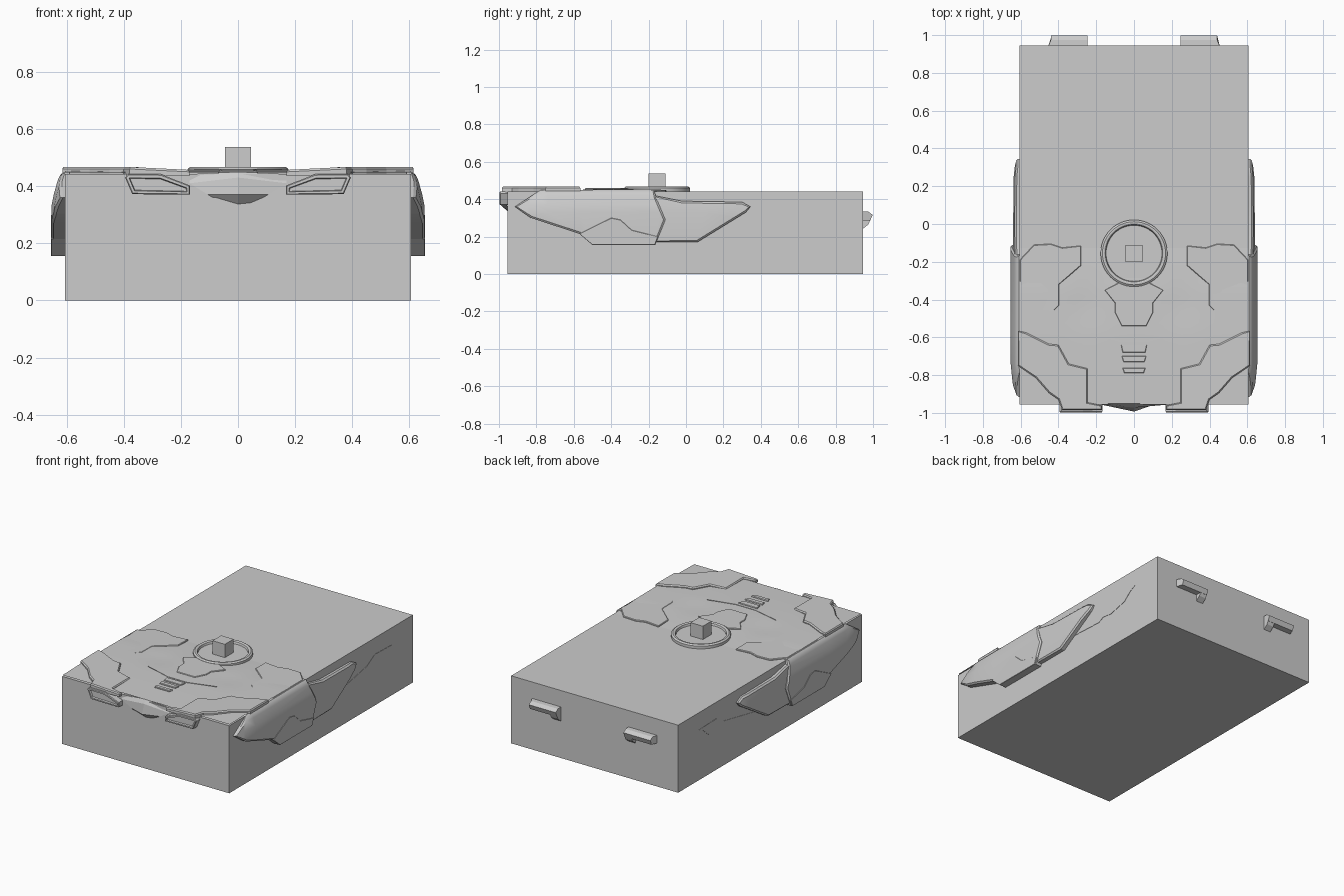
import bpy, bmesh, math
from mathutils import Vector

cube = bpy.data.objects.get("Cube")
if cube:
    bpy.data.objects.remove(cube, do_unlink=True)

grey = bpy.data.materials.new("plain grey")
grey.use_nodes = True
grey.diffuse_color = (0.604, 0.604, 0.604, 1)
grey.node_tree.nodes["Principled BSDF"].inputs["Base Color"].default_value = grey.diffuse_color


def finish(name, bm, mirror=False, smooth=False):
    bmesh.ops.recalc_face_normals(bm, faces=bm.faces)
    mesh = bpy.data.meshes.new(name)
    bm.to_mesh(mesh)
    bm.free()
    mesh.materials.append(grey)
    ob = bpy.data.objects.new(name, mesh)
    bpy.context.collection.objects.link(ob)
    if mirror:
        ob.modifiers.new("Mirror", 'MIRROR')
    if smooth:
        bpy.ops.object.select_all(action='DESELECT')
        ob.select_set(True)
        bpy.context.view_layer.objects.active = ob
        bpy.ops.object.shade_smooth_by_angle(angle=math.radians(30))
    return ob


def box(name, lo, hi):
    bm = bmesh.new()
    bmesh.ops.create_cube(bm, size=1)
    for v in bm.verts:
        v.co = [l + (c + 0.5) * (h - l) for l, h, c in zip(lo, hi, v.co)]
    finish(name, bm)


def prism(name, outline, axis, lo, hi, chamfer=0.0, recess=None, mirror=True):
    """Extrude an outline along an axis, chamfer the end face, optionally recess it."""
    place = {'x': lambda a, b: (lo, a, b), 'y': lambda a, b: (a, lo, b),
             'z': lambda a, b: (a, b, lo)}[axis]
    bm = bmesh.new()
    base = bm.faces.new([bm.verts.new(place(a, b)) for a, b in outline])
    cap = bmesh.ops.extrude_face_region(bm, geom=[base], use_keep_orig=True)['geom']
    shift = Vector(place(0, 0)).normalized() * math.copysign(1, lo) * (hi - lo)
    bmesh.ops.translate(bm, vec=shift, verts=[g for g in cap if isinstance(g, bmesh.types.BMVert)])
    top = [g for g in cap if isinstance(g, bmesh.types.BMFace)]
    bmesh.ops.recalc_face_normals(bm, faces=bm.faces)
    if chamfer:
        bmesh.ops.inset_region(bm, faces=top, thickness=chamfer, depth=0)
        for v in set(bm.verts) - set(top[0].verts):
            i = 'xyz'.index(axis)
            if abs(v.co[i] - hi) < 1e-5:
                v.co[i] -= math.copysign(chamfer, hi - lo)
    if recess:
        bmesh.ops.inset_region(bm, faces=top, thickness=recess, depth=0)
        bmesh.ops.inset_region(bm, faces=top, thickness=0.003, depth=-0.012)
    return finish(name, bm, mirror)


def ramp(t, points):
    """Piecewise linear lookup."""
    if t <= points[0][0]:
        return points[0][1]
    for (a, p), (b, q) in zip(points, points[1:]):
        if t <= b:
            return p + (q - p) * (t - a) / (b - a)
    return points[-1][1]


def side_plate(name, outline, along, up, cuts_y, cuts_z, rim=0.01):
    """Armour plate on the flank, its depth following its length and height."""
    bm = bmesh.new()
    base = bm.faces.new([bm.verts.new((0.59, y, z)) for y, z in outline])
    cap = bmesh.ops.extrude_face_region(bm, geom=[base], use_keep_orig=True)['geom']
    top = [g for g in cap if isinstance(g, bmesh.types.BMFace)]
    for v in top[0].verts:
        v.co.x = 1
    bmesh.ops.recalc_face_normals(bm, faces=bm.faces)
    bmesh.ops.inset_region(bm, faces=top, thickness=rim, depth=0)
    inner = set(top[0].verts)
    for v in bm.verts:
        if v.co.x > 0.9:
            v.co.x = 1 if v in inner else 0.992
    for axis, cuts in ((1, cuts_y), (2, cuts_z)):
        for c in cuts:
            point, normal = Vector(), Vector()
            point[axis], normal[axis] = c, 1
            bmesh.ops.bisect_plane(bm, geom=bm.verts[:] + bm.edges[:] + bm.faces[:],
                                   plane_co=point, plane_no=normal)
    # Swap the flat unit depth for the plate's real depth and slope
    for v in bm.verts:
        if v.co.x > 0.9:
            v.co.x += ramp(v.co.y, along) - 1 - ramp(v.co.z, up)
    bmesh.ops.triangulate(bm, faces=[f for f in bm.faces if len(f.verts) > 4])
    finish(name, bm, True, True)


# Main block and the small cube on top
box("body_block", (-0.605, -0.955, 0), (0.605, 0.945, 0.442))
box("top_cube", (-0.045, -0.2, 0.43), (0.045, -0.11, 0.537))

# Gently swollen hood
bm = bmesh.new()
bmesh.ops.create_grid(bm, x_segments=24, y_segments=24, size=1)
for v in bm.verts:
    x, y = v.co.x * 0.605, -0.525 + v.co.y * 0.425
    rise = ramp(y, [(-0.95, 0.5), (-0.75, 0.85), (-0.57, 1), (-0.36, 0.9), (-0.1, -0.1)])
    dip = 0.4 * math.exp(-((abs(x) - 0.25) / 0.09) ** 2 - ((y + 0.42) / 0.12) ** 2)
    v.co = (x, y, 0.442 + 0.013 * (rise - dip))
finish("hood", bm, smooth=True)

# Ring, turned from a profile
bm = bmesh.new()
profile = [(0, 0.45), (0.148, 0.45), (0.152, 0.463), (0.158, 0.467), (0.167, 0.467), (0.177, 0.46), (0.177, 0.435)]
verts = [bm.verts.new((r, 0, z)) for r, z in profile]
edges = [bm.edges.new(p) for p in zip(verts, verts[1:])]
bmesh.ops.spin(bm, geom=verts + edges, cent=(0, 0, 0), axis=(0, 0, 1), angle=math.tau, steps=48)
bmesh.ops.remove_doubles(bm, verts=bm.verts, dist=1e-4)
finish("top_ring", bm, smooth=True).location.y = -0.155

# Raised panels over the front corners, lower toward the middle
fender = prism("front_fender", [(0.615, -0.565), (0.57, -0.575), (0.45, -0.635), (0.40, -0.64), (0.345, -0.74),
                                (0.245, -0.765), (0.245, -0.945), (0.17, -0.96), (0.17, -0.985), (0.38, -0.985),
                                (0.40, -0.93), (0.45, -0.895), (0.52, -0.815), (0.615, -0.75)],
               'z', 0.435, 0.467, 0.007)
for v in fender.data.vertices:
    if v.co.z > 0.44:
        v.co.z -= ramp(v.co.x, [(0.17, 0.01), (0.26, 0.008), (0.36, 0)])

# Low panels either side of the ring
panel = prism("shoulder_panel", [(0.28, -0.115), (0.28, -0.22), (0.395, -0.32), (0.395, -0.43), (0.46, -0.5),
                                 (0.605, -0.5), (0.605, -0.19), (0.53, -0.11), (0.44, -0.105), (0.38, -0.125)],
              'z', 0.435, 0.456, 0.004)
for v in panel.data.vertices:
    if v.co.z > 0.44:
        v.co.z += ramp(v.co.y, [(-0.5, -0.004), (-0.43, 0), (-0.1, -0.006)])

# Central hood spade and the vent slats ahead of it
prism("hood_spade", [(0.155, -0.35), (0.10, -0.42), (0.10, -0.47), (0.065, -0.54), (-0.065, -0.54),
                     (-0.10, -0.47), (-0.10, -0.42), (-0.155, -0.35), (-0.08, -0.31), (0.08, -0.31)],
      'z', 0.435, 0.459, 0.003, mirror=False)
prism("hood_crease", [(0, -0.615), (0.07, -0.615), (0.25, -0.572), (0.07, -0.625), (0, -0.625)],
      'z', 0.435, 0.457)
for i, (y, depth) in enumerate([(-0.66, 0.04), (-0.715, 0.03), (-0.775, 0.025)]):
    w = 0.068 - i * 0.004
    prism(f"hood_slat_{i + 1}", [(-w, y + depth / 2), (-w + 0.008, y - depth / 2),
                                 (w - 0.008, y - depth / 2), (w, y + depth / 2)],
          'z', 0.435, 0.46, 0.003, mirror=False)

# Flank armour
side_plate("front_side_plate", [(-0.915, 0.36), (-0.83, 0.30), (-0.57, 0.215), (-0.50, 0.155), (-0.165, 0.155),
                                (-0.11, 0.29), (-0.16, 0.41), (-0.17, 0.448), (-0.78, 0.448)],
           [(-0.92, 0.625), (-0.84, 0.643), (-0.74, 0.653), (-0.1, 0.653)],
           [(0.33, 0), (0.37, 0.008), (0.42, 0.022), (0.45, 0.036)],
           (-0.84, -0.74, -0.57), (0.33, 0.37, 0.42))
side_plate("rear_side_plate", [(-0.17, 0.42), (-0.02, 0.39), (0.30, 0.385), (0.345, 0.36), (0.32, 0.33),
                               (0.06, 0.17), (-0.17, 0.17)],
           [(-0.17, 0.642), (0.25, 0.637), (0.36, 0.625)],
           [(0.33, 0), (0.42, 0.014)], (0.1, 0.25), (0.33,))
prism("side_skirt", [(-0.57, 0.215), (-0.40, 0.30), (-0.35, 0.29), (-0.29, 0.235), (-0.15, 0.20),
                     (-0.167, 0.155), (-0.50, 0.155)], 'x', 0.6, 0.655, 0.002)
prism("rear_side_strip", [(0.16, 0.23), (0.39, 0.22), (0.43, 0.24), (0.5, 0.23), (0.63, 0.26), (0.69, 0.31),
                          (0.73, 0.33), (0.55, 0.335), (0.47, 0.29)], 'x', 0.6, 0.607)

# Front lamps with sunken lenses
prism("front_lamp", [(0.395, 0.43), (0.37, 0.372), (0.168, 0.37), (0.168, 0.402), (0.27, 0.442), (0.385, 0.442)],
      'y', -0.94, -0.997, 0.004, 0.01)

# Nose lip between the lamps: upper crest, tip line, keel
bm = bmesh.new()
rows = [(0.17, 0.95, 0.442, 0.95, 0.45), (0.17, 0.957, 0.41, 0.972, 0.43),
        (0.105, 0.957, 0.37, 0.993, 0.37), (0.05, 0.95, 0.338, 0.95, 0.333)]
grid = [[bm.verts.new(p) for p in ((-x, -y, z), (0, -mid_y, mid_z), (x, -y, z))]
        for x, y, z, mid_y, mid_z in rows]
for a, b in zip(grid, grid[1:]):
    for i in range(2):
        bm.faces.new((a[i], a[i + 1], b[i + 1], b[i]))
finish("nose_lip", bm)

# Rear lamps: a bar with a hook at its inner end
bar = prism("rear_lamp", [(0.94, 0.335), (0.975, 0.333), (0.998, 0.317), (0.985, 0.285), (0.94, 0.285)],
            'x', 0.245, 0.455)
for v in bar.data.vertices:
    if v.co.x > 0.4 and v.co.y > 0.95:
        v.co.x -= 0.015
prism("rear_lamp_hook", [(0.94, 0.30), (0.99, 0.30), (0.975, 0.265), (0.94, 0.238)], 'x', 0.245, 0.295)
